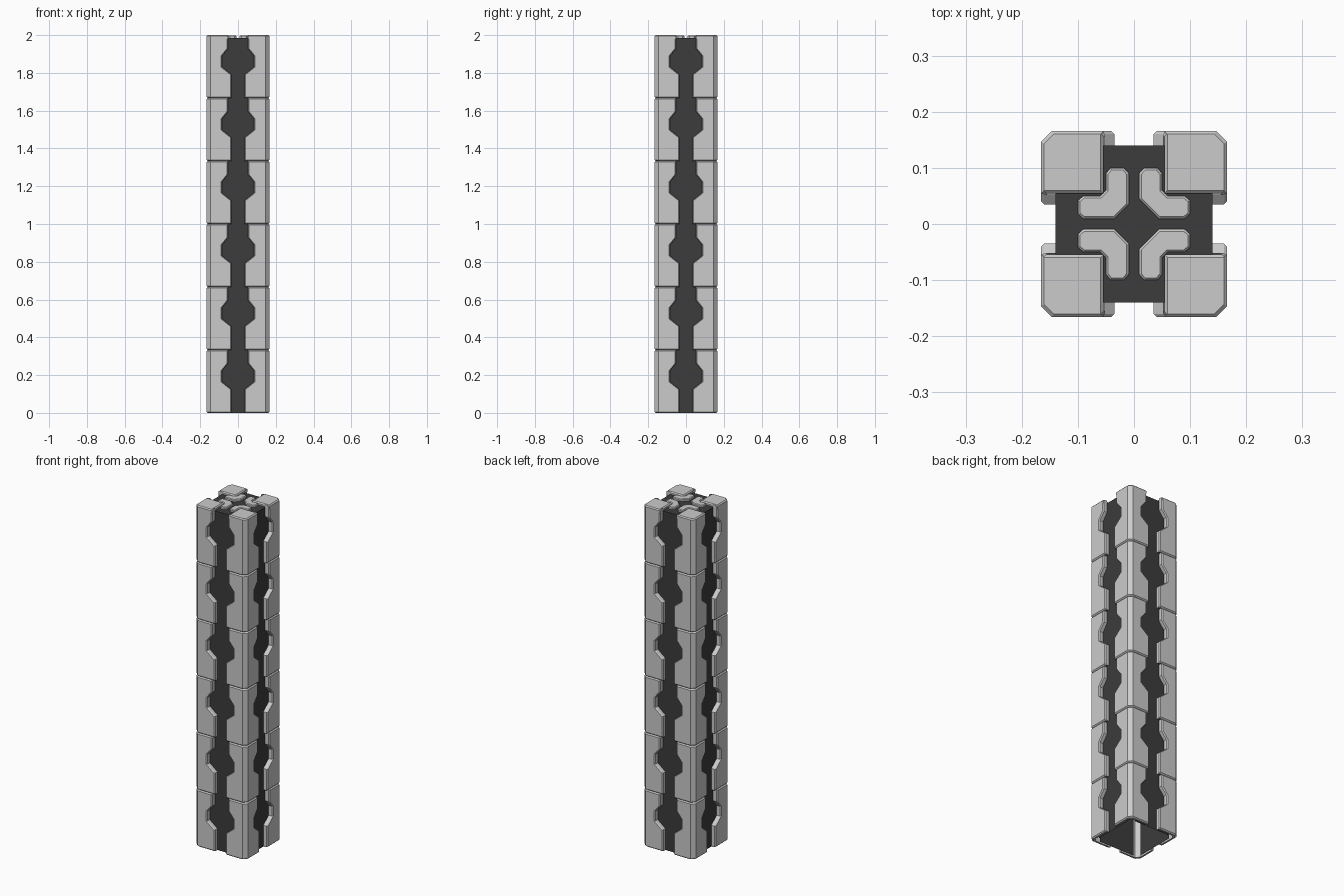
import bpy, bmesh, math

if "Cube" in bpy.data.objects:
    bpy.data.objects.remove(bpy.data.objects["Cube"])

O, BACK, CH, B = 0.166, 0.14, 0.02, 0.006   # outer half width, core half width, corner chamfer, bevel
SEG = 2 / 6
CORE_TOP = 1.985

dark = bpy.data.materials.new("dark_core")
dark.diffuse_color = (0.045, 0.045, 0.045, 1)
dark.use_nodes = True
dark.node_tree.nodes["Principled BSDF"].inputs["Base Color"].default_value = dark.diffuse_color


def make(name, rings, closed=False, cap=False, mat=None, turn=0):
    """Loft a list of point rings into a flat-shaded object."""
    bm = bmesh.new()
    vs = [[bm.verts.new(p) for p in r] for r in rings]
    n = len(rings[0])
    for a, b in zip(vs, vs[1:]):
        for i in range(n if closed else n - 1):
            j = (i + 1) % n
            bm.faces.new((a[i], a[j], b[j], b[i]))
    if cap:
        bm.faces.new(vs[-1])
    bmesh.ops.remove_doubles(bm, verts=bm.verts, dist=1e-5)
    bmesh.ops.recalc_face_normals(bm, faces=bm.faces)
    me = bpy.data.meshes.new(name)
    bm.to_mesh(me)
    bm.free()
    ob = bpy.data.objects.new(name, me)
    bpy.context.collection.objects.link(ob)
    ob.rotation_euler.z = turn * math.pi / 2
    if mat:
        me.materials.append(mat)
    return ob


def section(g, o, z):
    """Half-open corner section: gap edge, front, chamfer, side, gap edge."""
    half = [(g, BACK), (g, o - B), (g + B, o), (o - CH, o)]
    return [(x, y, z) for x, y in half] + [(y, x, z) for x, y in reversed(half)]


def inset(pts, d):
    """Offset a counter-clockwise outline inwards by d."""
    out = []
    n = len(pts)
    for i in range(n):
        (ax, ay), (bx, by), (cx, cy) = pts[i - 1], pts[i], pts[(i + 1) % n]
        l1, l2 = math.hypot(bx - ax, by - ay), math.hypot(cx - bx, cy - by)
        n1 = (-(by - ay) / l1, (bx - ax) / l1)
        n2 = (-(cy - by) / l2, (cx - bx) / l2)
        k = d / (1 + n1[0] * n2[0] + n1[1] * n2[1])
        out.append((bx + k * (n1[0] + n2[0]), by + k * (n1[1] + n2[1])))
    return out


def slab(name, pts, z0, z1, bev, turn):
    ring = lambda p, z: [(x, y, z) for x, y in p]
    return make(name, [ring(pts, z0), ring(pts, z1 - bev), ring(inset(pts, bev), z1)],
                closed=True, cap=True, turn=turn)


# gap half width and outer size along the height of one armour plate
STATIONS = [(0.035, 0.15, 0), (0.035, O - B, 0), (0.035, O, B), (0.035, O, 0.125),
            (0.085, O, 0.165), (0.085, O, 0.222), (0.052, O, 0.263),
            (0.052, O, SEG - B), (0.052, O - B, SEG)]
CAP = [(0.054, 0.054), (O, 0.054), (O, O - CH), (O - CH, O), (0.054, O)]

for k in range(4):
    # stacked corner plates
    for s in range(6):
        make(f"corner_plate_{k}_{s}", [section(g, o, z + s * SEG) for g, o, z in STATIONS], turn=k)
    # raised corner cap
    slab(f"corner_cap_{k}", CAP, CORE_TOP - 0.005, 2.0, B, k)
    # small angled pad on the core top
    c = 0.045 if k in (0, 3) else 0.035
    half = [(0.009, c), (0.009, 0.09), (0.018, 0.1), (0.042, 0.1), (0.05, 0.09), (0.05, 0.06)]
    pad = half + [(y, x) for x, y in reversed(half)]
    slab(f"top_pad_{k}", pad[::-1], CORE_TOP - 0.003, 1.998, 0.004, k)
    # dark core wall, open at the bottom
    make(f"core_wall_{k}", [[(0.115, -BACK, z), (-0.115, -BACK, z)] for z in (0, CORE_TOP)],
         mat=dark, turn=k)

# dark core top
make("core_top", [[(-BACK, y, CORE_TOP), (BACK, y, CORE_TOP)] for y in (-BACK, BACK)], mat=dark)
